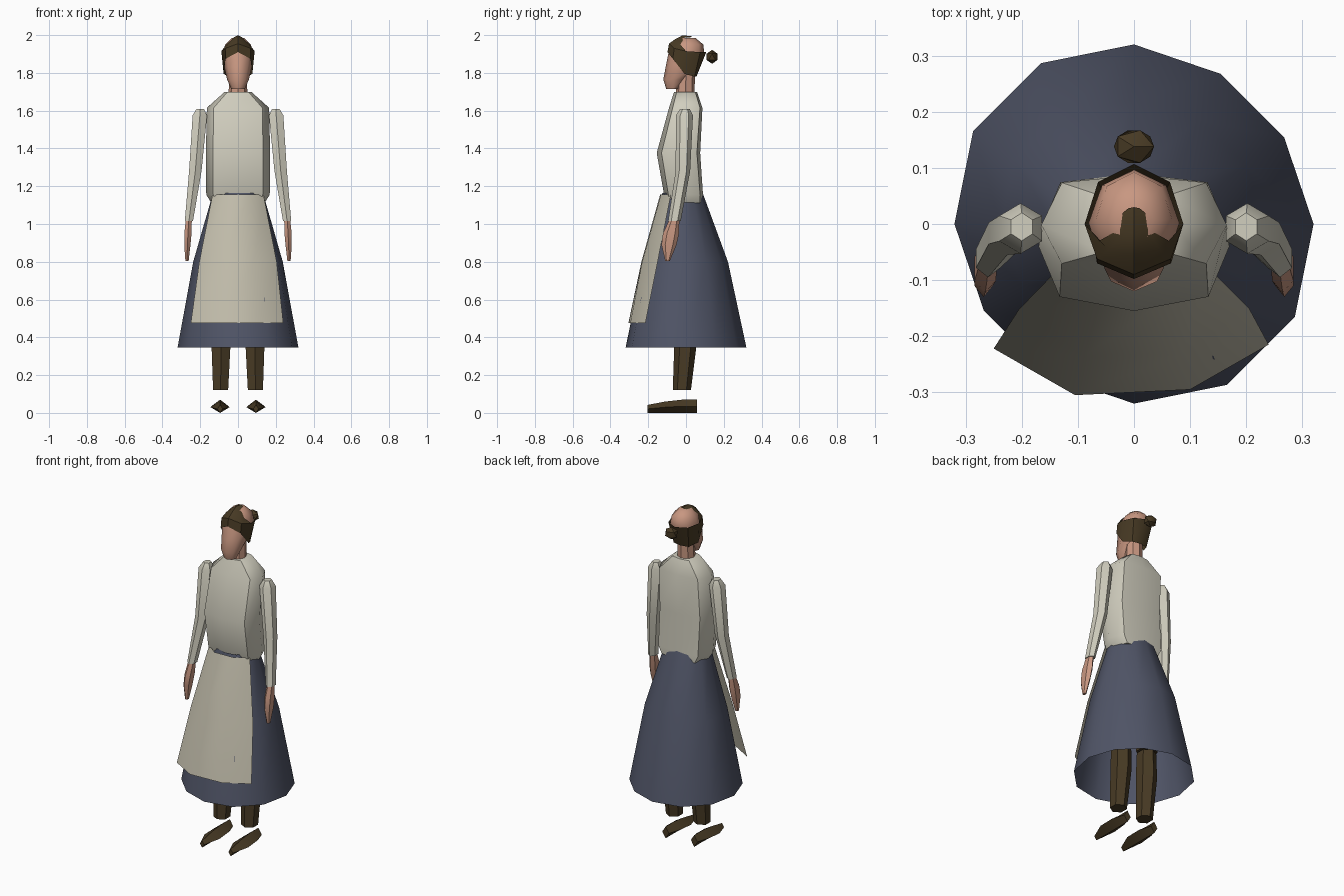
import bpy, bmesh, math
from mathutils import Vector

if "Cube" in bpy.data.objects:
    bpy.data.objects.remove(bpy.data.objects["Cube"], do_unlink=True)


def material(name, rgb):
    m = bpy.data.materials.new(name)
    m.use_nodes = True
    m.diffuse_color = (*rgb, 1)
    m.node_tree.nodes["Principled BSDF"].inputs["Base Color"].default_value = (*rgb, 1)
    return m


SHIRT = material("cream shirt", (0.64, 0.62, 0.52))
APRON = material("linen apron", (0.54, 0.51, 0.41))
SKIRT = material("slate blue skirt", (0.08, 0.09, 0.135))
SKIN = material("skin", (0.58, 0.31, 0.22))
BROWN = material("dark brown", (0.065, 0.043, 0.018))


def finish(name, bm, mat, angle=40, fix_normals=True):
    if fix_normals:
        bmesh.ops.recalc_face_normals(bm, faces=bm.faces)
    me = bpy.data.meshes.new(name)
    bm.to_mesh(me)
    bm.free()
    me.materials.append(mat)
    ob = bpy.data.objects.new(name, me)
    bpy.context.collection.objects.link(ob)
    bpy.ops.object.select_all(action='DESELECT')
    ob.select_set(True)
    bpy.context.view_layer.objects.active = ob
    bpy.ops.object.shade_smooth_by_angle(angle=math.radians(angle))
    return ob


def circle(n, turn=0.0):
    return [(math.cos(turn + math.tau * i / n), math.sin(turn + math.tau * i / n))
            for i in range(n)]


def loft(name, outline, rings, mat, caps=True, angle=40):
    """Skin an outline through rings given as (centre x, front y, back y, z, half width)."""
    bm = bmesh.new()
    loops = []
    for cx, front, back, z, half in rings:
        mid, depth = (front + back) / 2, (back - front) / 2
        loops.append([bm.verts.new((cx + u * half, mid + v * depth, z)) for u, v in outline])
    n = len(outline)
    for a, b in zip(loops, loops[1:]):
        for i in range(n):
            j = (i + 1) % n
            bm.faces.new((a[i], a[j], b[j], b[i]))
    if caps:
        bm.faces.new(loops[0])
        bm.faces.new(loops[-1])
    return finish(name, bm, mat, angle)


def sheet(name, rows, mat, angle=40):
    """Open surface through equal rows of points."""
    bm = bmesh.new()
    grid = [[bm.verts.new(p) for p in row] for row in rows]
    for a, b in zip(grid, grid[1:]):
        for i in range(len(a) - 1):
            bm.faces.new((a[i], a[i + 1], b[i + 1], b[i]))
    bmesh.ops.remove_doubles(bm, verts=bm.verts, dist=0.0001)
    return finish(name, bm, mat, angle, fix_normals=False)


# Bodice, boxier than an ellipse
bodice = [(1, 0), (.78, .85), (0, 1), (-.78, .85), (-1, 0), (-.78, -.78), (0, -1), (.78, -.78)]
loft("bodice", bodice, [
    (0, -.10, .088, 1.11, .14), (0, -.116, .09, 1.155, .168), (0, -.155, .075, 1.376, .17),
    (0, -.09, .087, 1.615, .165), (0, -.063, .058, 1.70, .07)], SHIRT, angle=50)

# Skirt, twelve sides with a slightly skewed hem
skew = [(u * (1 - .08 * u * v), v * (1 - .08 * u * v)) for u, v in circle(12)]
loft("skirt", skew, [
    (0, -.32, .32, .345, .32), (0, -.225, .222, .80, .237),
    (0, -.125, .088, 1.165, .132)], SKIRT, caps=False, angle=50)

# Apron, a sheet over the front of the skirt
sheet("apron", [
    [(-.25, -.222, .475), (-.105, -.305, .475), (.10, -.295, .475), (.24, -.215, .475)],
    [(-.205, -.152, .80), (-.09, -.236, .80), (.085, -.232, .80), (.205, -.15, .80)],
    [(-.135, -.08, 1.155), (-.06, -.137, 1.155), (.06, -.133, 1.155), (.135, -.08, 1.155)],
], APRON, angle=50)

# Neck and head
loft("neck", circle(8), [(0, -.055, .045, 1.68, .05), (0, -.045, .048, 1.82, .046)], SKIN)
loft("head", circle(8, math.pi / 2), [
    (0, -.105, -.035, 1.715, .036), (0, -.12, .0, 1.765, .058), (0, -.108, .075, 1.83, .073),
    (0, -.094, .097, 1.90, .081), (0, -.075, .092, 1.95, .068),
    (0, -.035, .05, 1.985, .034)], SKIN, angle=60)

# Hair band: half columns from front to back, mirrored round the head
low = [(0, -.098, 1.91), (.066, -.07, 1.875), (.076, -.008, 1.795), (.05, .045, 1.78), (0, .055, 1.78)]
high = [(0, -.09, 1.955), (.066, -.062, 1.93), (.088, 0, 1.915), (.064, .075, 1.91), (0, .107, 1.91)]


def mirrored(half):
    return half + [(-x, y, z) for x, y, z in half[-2::-1]]


sheet("hair_band", [mirrored(low), mirrored(high)], BROWN)

# Swept forelock running from the brow to the crown
sheet("forelock", [
    [(-.088, 0, 1.915), (-.066, -.062, 1.93), (0, -.09, 1.955), (.066, -.062, 1.93), (.088, 0, 1.915)],
    [(-.062, -.03, 1.95), (-.045, -.045, 1.965), (0, -.055, 1.98), (.045, -.045, 1.965), (.062, -.03, 1.95)],
    [(-.024, -.008, 1.986), (-.02, -.015, 1.99), (0, -.018, 1.999), (.02, -.015, 1.99), (.024, -.008, 1.986)],
    [(-.02, .02, 1.988), (-.01, .028, 1.99), (0, .03, 1.994), (.01, .028, 1.99), (.02, .02, 1.988)],
], BROWN)

# Bun
bm = bmesh.new()
bmesh.ops.create_icosphere(bm, subdivisions=1, radius=1)
bmesh.ops.scale(bm, vec=Vector((.04, .034, .037)), verts=bm.verts)
bmesh.ops.translate(bm, vec=Vector((0, .138, 1.885)), verts=bm.verts)
finish("hair_bun", bm, BROWN)

hexagon = circle(6, math.pi / 6)
for side, s in (("left", 1), ("right", -1)):
    # Arm: sleeve and flat hand
    loft(side + "_sleeve", hexagon, [
        (s * .20, -.03, .02, 1.61, .022), (s * .202, -.053, .037, 1.575, .044),
        (s * .226, -.055, .022, 1.28, .038), (s * .26, -.095, -.028, 1.015, .025)], SHIRT)
    loft(side + "_hand", hexagon, [
        (s * .26, -.085, -.035, 1.03, .018), (s * .265, -.122, -.037, .95, .022),
        (s * .268, -.13, -.05, .89, .019), (s * .27, -.11, -.085, .805, .010)], SKIN)

    # Leg in two sections
    loft(side + "_thigh", hexagon, [
        (s * .09, -.06, .06, .53, .058), (s * .085, -.07, .07, 1.0, .07)], BROWN)
    loft(side + "_shin", hexagon, [
        (s * .092, -.07, .026, .12, .046), (s * .09, -.062, .056, .36, .058),
        (s * .09, -.055, .055, .52, .054)], BROWN)

    # Shoe: diamond section from heel to toe
    bm = bmesh.new()
    loops = []
    for y, half, top in ((.058, .022, .07), (-.02, .046, .07), (-.11, .05, .06), (-.205, .014, .042)):
        points = ((half, top / 2), (0, top), (-half, top / 2), (0, 0))
        loops.append([bm.verts.new((s * .095 + x, y, z)) for x, z in points])
    for a, b in zip(loops, loops[1:]):
        for i in range(4):
            j = (i + 1) % 4
            bm.faces.new((a[i], a[j], b[j], b[i]))
    bm.faces.new(loops[0])
    bm.faces.new(loops[-1])
    finish(side + "_shoe", bm, BROWN, 30)
